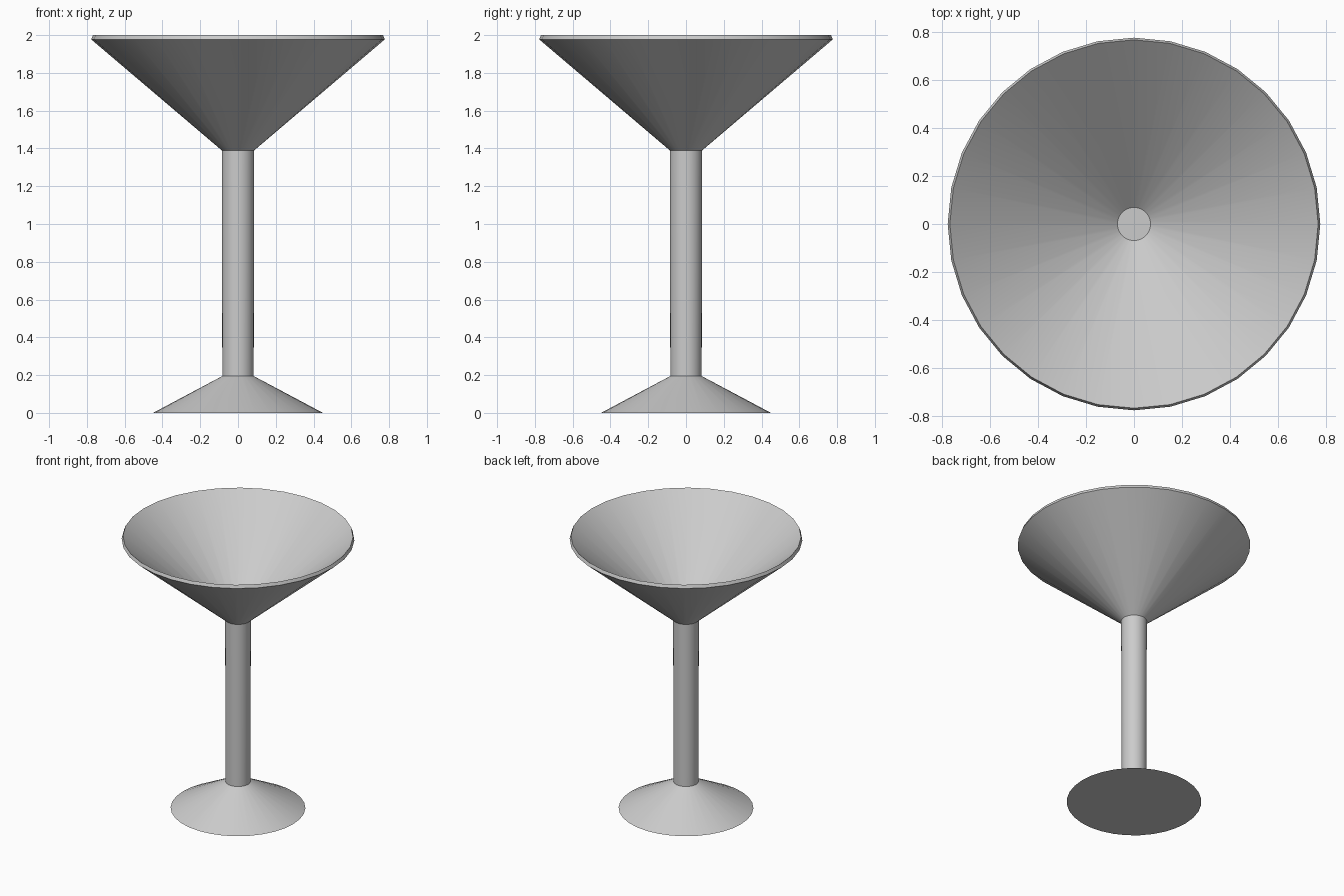
import bpy, bmesh, math

if "Cube" in bpy.data.objects:
    bpy.data.objects.remove(bpy.data.objects["Cube"])

SIDES = 32

# half profile (radius, height): foot, stem, outer bowl, rim, inner bowl
profile = [
    (0.45, 0.0),      # foot edge
    (0.083, 0.195),   # foot meets stem
    (0.086, 1.39),    # stem meets bowl
    (0.777, 1.977),   # outer rim
    (0.768, 2.0),     # inner rim
    (0.069, 1.409),   # bowl floor
]

# lathe the profile around z
bm = bmesh.new()
rings = []
for r, z in profile:
    rings.append([bm.verts.new((r * math.cos(2 * math.pi * i / SIDES),
                                r * math.sin(2 * math.pi * i / SIDES), z))
                  for i in range(SIDES)])
for a, b in zip(rings, rings[1:]):
    for i in range(SIDES):
        j = (i + 1) % SIDES
        bm.faces.new((a[i], a[j], b[j], b[i]))

# close the underside of the foot and the floor of the bowl
bm.faces.new(rings[0][::-1])
bm.faces.new(rings[-1])
bmesh.ops.recalc_face_normals(bm, faces=bm.faces)

mesh = bpy.data.meshes.new("cocktail_glass")
bm.to_mesh(mesh)
bm.free()
glass = bpy.data.objects.new("cocktail_glass", mesh)
bpy.context.collection.objects.link(glass)

# smooth round walls, sharp part borders
bpy.context.view_layer.objects.active = glass
glass.select_set(True)
bpy.ops.object.shade_smooth_by_angle(angle=math.radians(25))
